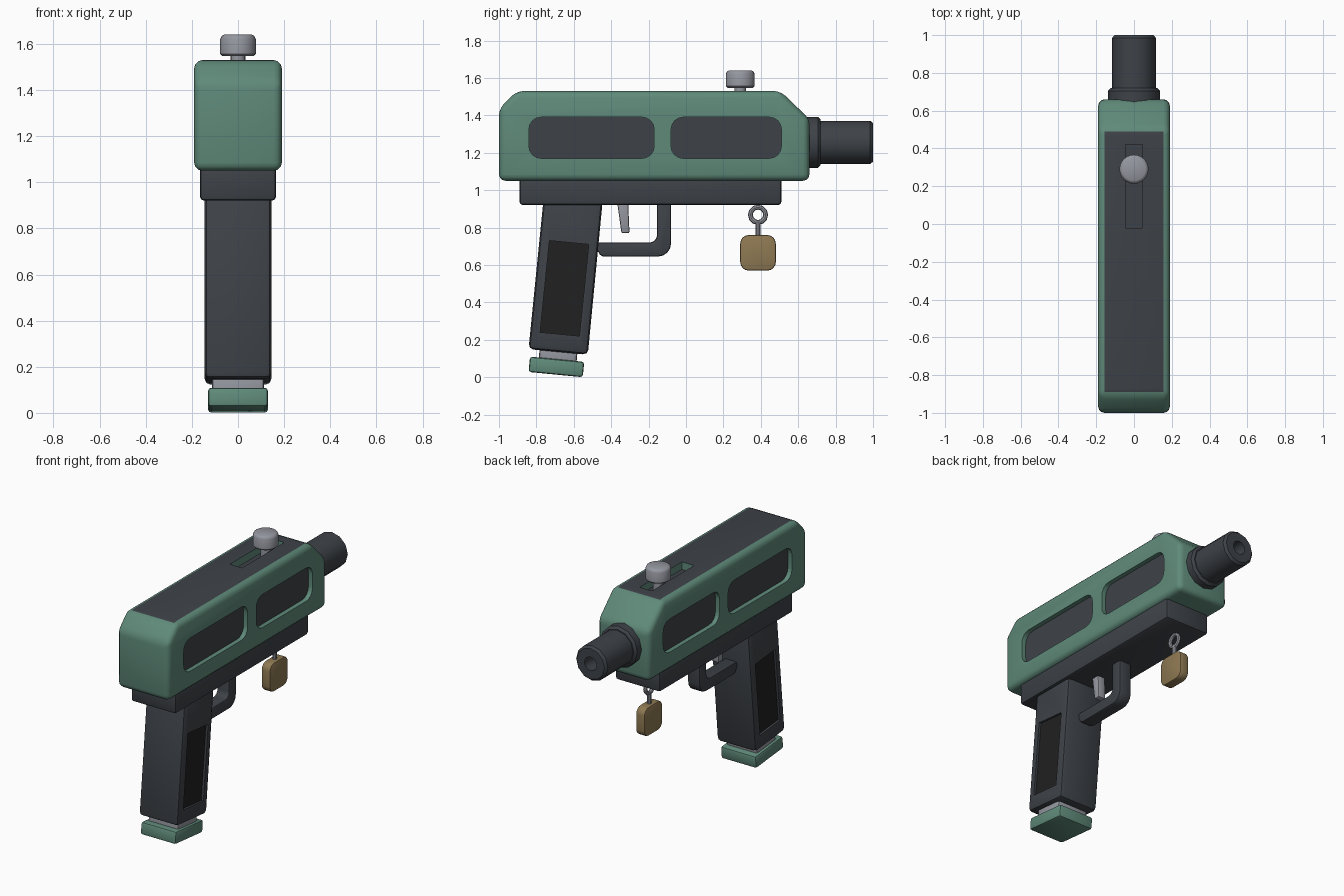
import bpy, bmesh, math
from mathutils import Vector, Matrix

if "Cube" in bpy.data.objects:
    bpy.data.objects.remove(bpy.data.objects["Cube"], do_unlink=True)


def material(name, r, g, b, rough=0.6):
    m = bpy.data.materials.new(name)
    m.use_nodes = True
    m.diffuse_color = (r, g, b, 1)
    bsdf = m.node_tree.nodes["Principled BSDF"]
    bsdf.inputs["Base Color"].default_value = (r, g, b, 1)
    bsdf.inputs["Roughness"].default_value = rough
    return m


green = material("sage green", 0.115, 0.255, 0.195)
dark = material("charcoal", 0.048, 0.055, 0.065)
black = material("grip black", 0.015, 0.015, 0.015)
silver = material("silver grey", 0.30, 0.31, 0.35)
tan = material("tan", 0.27, 0.19, 0.085)


def finish(name, bm, mat):
    bmesh.ops.recalc_face_normals(bm, faces=bm.faces[:])
    mesh = bpy.data.meshes.new(name)
    bm.to_mesh(mesh)
    bm.free()
    ob = bpy.data.objects.new(name, mesh)
    bpy.context.collection.objects.link(ob)
    if mat:
        mesh.materials.append(mat)
    return ob


def activate(ob):
    bpy.ops.object.select_all(action='DESELECT')
    ob.select_set(True)
    bpy.context.view_layer.objects.active = ob


def smooth(ob):
    activate(ob)
    bpy.ops.object.shade_smooth_by_angle(angle=math.radians(35))
    return ob


def prism(name, outline, x0, x1, mat=None, bevel=0, segs=2):
    """Side outline of (y, z) points, extruded along x, sharp edges bevelled."""
    bm = bmesh.new()
    face = bm.faces.new([bm.verts.new((x0, y, z)) for y, z in outline])
    out = bmesh.ops.extrude_face_region(bm, geom=[face])
    moved = [v for v in out["geom"] if isinstance(v, bmesh.types.BMVert)]
    bmesh.ops.translate(bm, verts=moved, vec=(x1 - x0, 0, 0))
    bmesh.ops.recalc_face_normals(bm, faces=bm.faces[:])
    if bevel:
        sharp = [e for e in bm.edges if e.calc_face_angle(0) > 0.6]
        bmesh.ops.bevel(bm, geom=sharp, offset=bevel, segments=segs,
                        profile=0.5, affect='EDGES', clamp_overlap=True)
    return finish(name, bm, mat)


def arc(cy, cz, r, a0, a1, n=4):
    steps = [math.radians(a0 + (a1 - a0) * i / n) for i in range(n + 1)]
    return [(cy + r * math.cos(a), cz + r * math.sin(a)) for a in steps]


def rounded(y0, y1, z0, z1, r):
    return (arc(y1 - r, z1 - r, r, 0, 90) + arc(y0 + r, z1 - r, r, 90, 180)
            + arc(y0 + r, z0 + r, r, 180, 270) + arc(y1 - r, z0 + r, r, 270, 360))


def rect(y0, y1, z0, z1):
    return [(y0, z0), (y1, z0), (y1, z1), (y0, z1)]


def lathe(name, profile, origin, along_y, mat, sides):
    """Spin (radius, distance) points round z, or round y."""
    bm = bmesh.new()
    vs = [bm.verts.new((r, 0, t)) for r, t in profile]
    es = [bm.edges.new(p) for p in zip(vs, vs[1:])]
    bmesh.ops.spin(bm, geom=vs + es, cent=(0, 0, 0), axis=(0, 0, 1),
                   angle=math.tau, steps=sides)
    bmesh.ops.remove_doubles(bm, verts=bm.verts[:], dist=0.0005)
    turn = Matrix.Rotation(-math.pi / 2, 4, 'X') if along_y else Matrix()
    bm.transform(Matrix.Translation(origin) @ turn)
    return smooth(finish(name, bm, mat))


def cut(ob, cutters):
    for c in cutters:
        mod = ob.modifiers.new("cut", 'BOOLEAN')
        mod.operation, mod.solver, mod.object = 'DIFFERENCE', 'EXACT', c
        activate(ob)
        bpy.ops.object.modifier_apply(modifier=mod.name)
        bpy.data.objects.remove(c, do_unlink=True)


# Main body: recessed side windows and a slot in the top
body = prism("body", [(-1, 1.05), (0.66, 1.05), (0.66, 1.38), (0.505, 1.53),
                      (-0.905, 1.53), (-1, 1.435)], -0.19, 0.19, green, 0.035, 3)
cutters = [prism("slot_cutter", rect(-0.02, 0.42, 1.48, 1.6), -0.045, 0.045)]
for y0, y1 in ((-0.84, -0.17), (-0.08, 0.51)):
    for s in (-1, 1):
        cutters.append(prism("window_cutter", rounded(y0, y1, 1.17, 1.39, 0.065),
                             s * 0.16, s * 0.25))
cut(body, cutters)
body.data.materials.clear()
body.data.materials.append(green)
body.data.materials.append(dark)
for f in body.data.polygons:
    top = f.normal.z > 0.98 and f.center.z > 1.4
    window = abs(f.normal.x) > 0.98 and abs(f.center.x) < 0.17
    window = window and 1.15 < f.center.z < 1.4
    f.material_index = 1 if top or window else 0
smooth(body)

# Lower frame
smooth(prism("lower_frame", rect(-0.89, 0.51, 0.92, 1.08), -0.165, 0.165, dark, 0.018))

# Raked grip with a sunken panel on each side
grip = prism("grip", [(-0.842, 0.15), (-0.525, 0.12), (-0.44, 1.0), (-0.757, 1.0)],
             -0.145, 0.145, dark, 0.026)
panel = [(-0.78, 0.24), (-0.57, 0.22), (-0.52, 0.71), (-0.73, 0.73)]
cut(grip, [prism("panel_cutter", panel, s * 0.13, s * 0.2) for s in (-1, 1)])
grip.data.materials.clear()
grip.data.materials.append(dark)
grip.data.materials.append(black)
for f in grip.data.polygons:
    flat = abs(f.normal.x) > 0.98 and abs(f.center.x) < 0.135
    f.material_index = 1 if flat else 0
smooth(grip)

# Magazine neck and foot under the grip
smooth(prism("magazine_neck", [(-0.79, 0.07), (-0.588, 0.05), (-0.578, 0.16), (-0.78, 0.18)],
             -0.112, 0.112, silver, 0.015))
smooth(prism("magazine_foot", [(-0.842, 0.028), (-0.552, 0), (-0.544, 0.082), (-0.834, 0.11)],
             -0.13, 0.13, green, 0.014))

# Trigger and its guard
guard = ([(-0.5, 0.72)] + arc(-0.435, 0.68, 0.035, 200, 270)
         + arc(-0.15, 0.715, 0.07, 270, 360) + [(-0.08, 0.95), (-0.155, 0.95)]
         + arc(-0.195, 0.76, 0.04, 360, 270))
smooth(prism("trigger_guard", guard, -0.045, 0.045, dark, 0.01))
smooth(prism("trigger", [(-0.37, 0.95), (-0.345, 0.77), (-0.302, 0.77), (-0.31, 0.95)],
             -0.028, 0.028, silver, 0.008))

# Barrel collar and hollow barrel
lathe("barrel_collar", [(0, 0.6), (0.137, 0.6), (0.137, 0.705), (0.122, 0.72), (0, 0.72)],
      (0, 0, 1.255), True, dark, 12)
lathe("barrel", [(0, 0.65), (0.116, 0.65), (0.116, 0.985), (0.102, 1.0),
                 (0.045, 1.0), (0.045, 0.88), (0, 0.88)],
      (0, 0, 1.255), True, dark, 12)

# Cocking knob on the top slot
lathe("knob_stem", [(0, 1.47), (0.032, 1.47), (0.032, 1.56), (0, 1.56)],
      (0, 0.29, 0), False, silver, 16)
lathe("knob", [(0, 1.547), (0.068, 1.547), (0.077, 1.556), (0.077, 1.622),
               (0.071, 1.634), (0.06, 1.64), (0, 1.64)],
      (0, 0.29, 0), False, silver, 24)

# Hanging charm: ring, link and tag
bpy.ops.mesh.primitive_torus_add(location=(0, 0.385, 0.868), rotation=(0, math.pi / 2, 0),
                                 major_radius=0.041, minor_radius=0.013,
                                 major_segments=12, minor_segments=8)
ring = bpy.context.object
ring.name = "charm_ring"
ring.data.materials.append(silver)
smooth(ring)
lathe("charm_link", [(0, 0.74), (0.014, 0.74), (0.014, 0.835), (0, 0.835)],
      (0, 0.385, 0), False, silver, 10)
smooth(prism("charm_tag", rounded(0.29, 0.48, 0.57, 0.76, 0.045), -0.032, 0.032, tan, 0.008))
